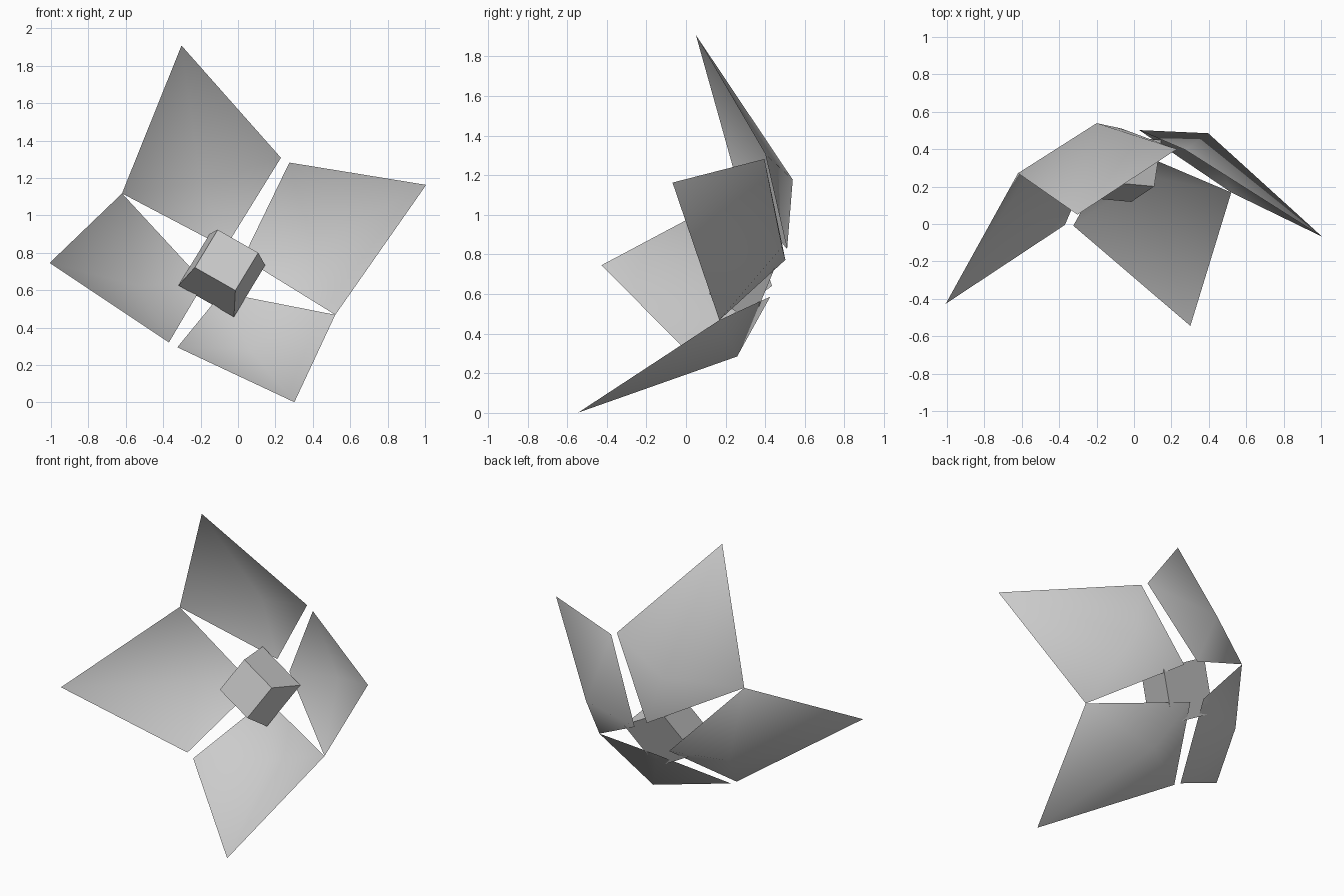
import bpy, bmesh
from mathutils import Vector, Matrix

if "Cube" in bpy.data.objects:
    bpy.data.objects.remove(bpy.data.objects["Cube"])

# Flower frame: z axis looks out of the bloom, x runs through the joined petal corners
d = Vector((0.10, -0.94, 0.325)).normalized()
u = Vector((-0.866, 0.076, 0.494))
u = (u - d * u.dot(d)).normalized()
n = d.cross(u)
frame = Matrix.Translation((-0.05, 0.22, 0.793)) @ Matrix((u, n, d)).transposed().to_4x4()


def make(name, verts, faces, smooth):
    mesh = bpy.data.meshes.new(name)
    mesh.from_pydata(verts, [], faces)
    bm = bmesh.new()
    bm.from_mesh(mesh)
    bmesh.ops.recalc_face_normals(bm, faces=bm.faces)
    for f in bm.faces:
        f.smooth = smooth
    bm.to_mesh(mesh)
    bm.free()
    ob = bpy.data.objects.new(name, mesh)
    bpy.context.collection.objects.link(ob)
    ob.matrix_world = frame
    return ob


# Petals: one cupped petal (middle pushed back), mirrored to four
side, tip, gap = (0.658, 0, 0), (0.755, -0.72, 0.497), (0.026, -0.612, 0.026)
inner, middle = (0.055, -0.115, -0.264), (0.344, -0.343, -0.19)
petals = make("petals", [side, tip, gap, inner, middle],
              [(1, 0, 4), (2, 1, 4), (3, 2, 4), (0, 3, 4)], True)
mirror = petals.modifiers.new("four_petals", 'MIRROR')
mirror.use_axis = (True, True, False)
mirror.merge_threshold = 0.001

# Flower centre: tapered block, wider at the back
cx, cy = -0.01, 0.048
signs = [(1, 1), (-1, 1), (-1, -1), (1, -1)]
ring = [(cx + sx * h, cy + sy * h, z)
        for h, z in ((0.171, -0.215), (0.125, 0.036)) for sx, sy in signs]
sides = [(i, (i + 1) % 4, 4 + (i + 1) % 4, 4 + i) for i in range(4)]
make("flower_centre", ring, sides + [(3, 2, 1, 0), (4, 5, 6, 7)], False)
